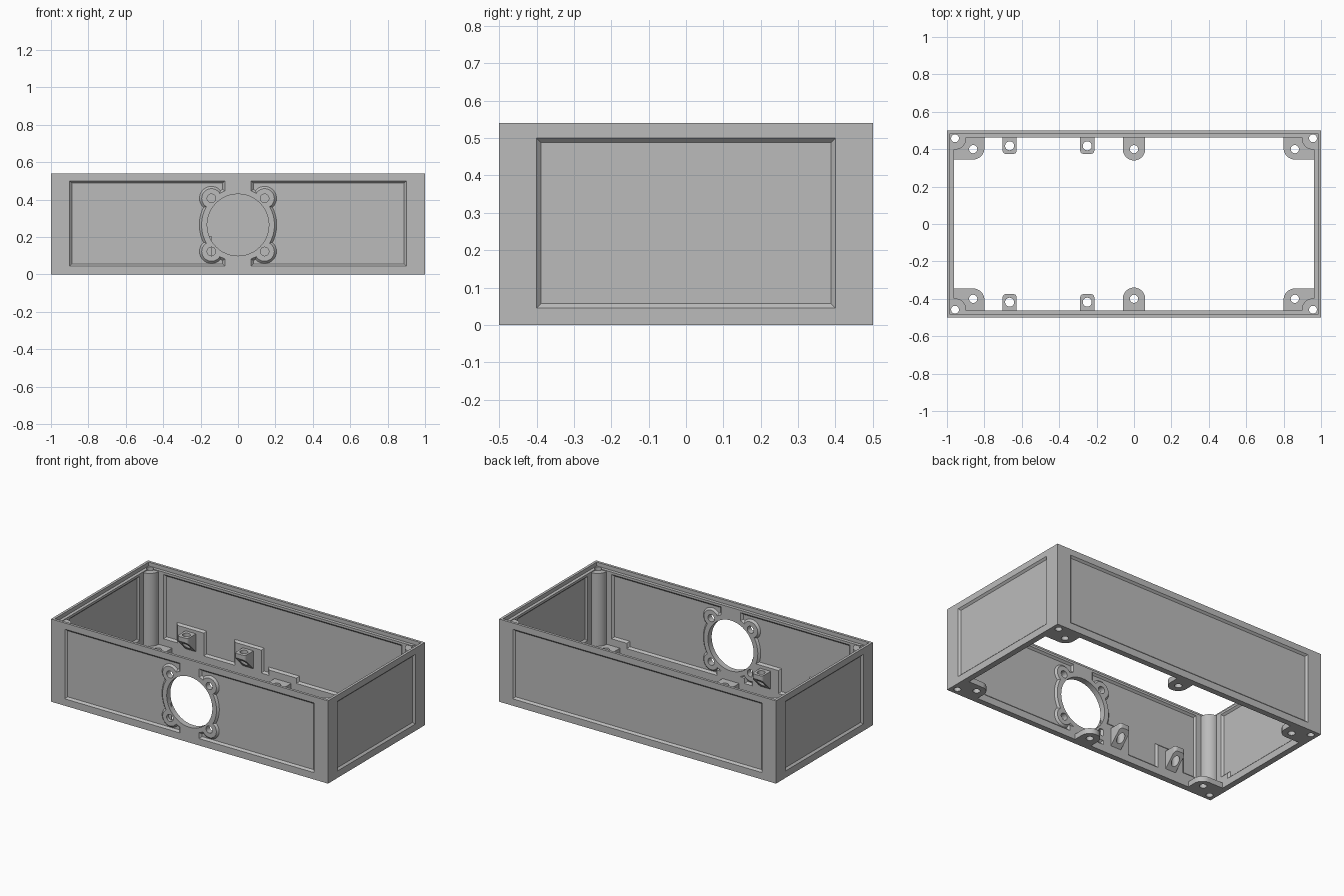
import bpy
import bmesh
from math import cos, sin, pi, radians
from mathutils import Vector

if "Cube" in bpy.data.objects:
    bpy.data.objects.remove(bpy.data.objects["Cube"], do_unlink=True)

HX, HY, H = 1.0, 0.5, 0.54      # half length, half depth, height
WALL, CH = 0.038, 0.012         # wall thickness, recess depth
Z0, Z1 = 0.045, 0.5             # panel recess bottom and top
STEP = 0.515                    # height of the lid seat

grey = bpy.data.materials.new("grey_plastic")
grey.use_nodes = True
colour = (0.5, 0.5, 0.5, 1)
grey.diffuse_color = colour
grey.node_tree.nodes["Principled BSDF"].inputs["Base Color"].default_value = colour


def loft(name, rings):
    """Closed solid through matching rings of points."""
    bm = bmesh.new()
    loops = [[bm.verts.new(p) for p in ring] for ring in rings]
    n = len(loops[0])
    bm.faces.new(loops[0])
    bm.faces.new(loops[-1])
    for a, b in zip(loops, loops[1:]):
        for i in range(n):
            j = (i + 1) % n
            bm.faces.new((a[i], a[j], b[j], b[i]))
    bmesh.ops.recalc_face_normals(bm, faces=bm.faces)
    mesh = bpy.data.meshes.new(name)
    bm.to_mesh(mesh)
    bm.free()
    mesh.materials.append(grey)
    ob = bpy.data.objects.new(name, mesh)
    bpy.context.collection.objects.link(ob)
    return ob


def rect(u0, u1, v0, v1, grow=0):
    return [(u0 - grow, v0 - grow), (u1 + grow, v0 - grow),
            (u1 + grow, v1 + grow), (u0 - grow, v1 + grow)]


def arc(cu, cv, r, a0=0, a1=360, n=48):
    full = a1 - a0 == 360
    count = n if full else n + 1
    angles = [radians(a0 + (a1 - a0) * i / n) for i in range(count)]
    return [(cu + r * cos(a), cv + r * sin(a)) for a in angles]


def upright(name, outline, z0, z1):
    return loft(name, [[(x, y, z) for x, y in outline] for z in (z0, z1)])


def on_wall(name, axis, side, layers):
    """Loft 2D outlines at depths measured inward from one outer wall."""
    def place(u, z, d):
        return (u, side * (HY - d), z) if axis == "y" else (side * (HX - d), u, z)
    return loft(name, [[place(u, z, d) for u, z in outline] for d, outline in layers])


def combine(target, tool, operation="DIFFERENCE"):
    mod = target.modifiers.new("bool", "BOOLEAN")
    mod.operation, mod.solver, mod.object = operation, "EXACT", tool
    bpy.context.view_layer.objects.active = target
    bpy.ops.object.modifier_apply(modifier=mod.name)
    bpy.data.objects.remove(tool, do_unlink=True)


def drill(target, x, y, r):
    combine(target, upright("drill", arc(x, y, r, n=32), -0.1, 0.7))


# Open shell with a stepped rim for the lid
shell = upright("enclosure_shell", rect(-HX, HX, -HY, HY), 0, H)
combine(shell, upright("cavity", rect(-HX, HX, -HY, HY, -WALL), -0.1, 0.7))
combine(shell, upright("seat", rect(-HX, HX, -HY, HY, -0.017), STEP, 0.7))

# Chamfered panel recesses, outside and inside each wall
for axis, outer, inner in (("y", 0.9, 0.86), ("x", 0.4, 0.36)):
    for side in (-1, 1):
        for half, d0, d1, d2 in ((outer, -0.02, 0, CH), (inner, WALL + 0.02, WALL, WALL - CH)):
            wide = rect(-half, half, Z0, Z1)
            layers = [(d0, wide), (d1, wide), (d2, rect(-half, half, Z0, Z1, -CH))]
            combine(shell, on_wall("recess", axis, side, layers))


# Full-thickness fan mount: strip, ring and four screw ears
def boss(name, narrow, wide):
    return on_wall(name, "y", -1, [(0, narrow), (CH, wide), (WALL - CH, wide), (WALL, narrow)])


FZ, EAR = 0.265, 0.142
ears = [(sx * EAR, FZ + sz * EAR) for sx in (-1, 1) for sz in (-1, 1)]
fan_mount = boss("fan_mount", rect(-0.07, 0.07, Z0, Z1), rect(-0.07, 0.07, Z0, Z1, CH))
for u, v, r in [(0, FZ, 0.195)] + [(u, v, 0.052) for u, v in ears]:
    combine(fan_mount, boss("boss", arc(u, v, r), arc(u, v, r + CH)), "UNION")
for u, v, r in [(0, FZ, 0.165)] + [(u, v, 0.023) for u, v in ears]:
    for part in (shell, fan_mount):
        hole = arc(u, v, r)
        combine(part, on_wall("drill", "y", -1, [(-0.05, hole), (0.1, hole)]))


# Raised pads on the inner walls, behind brackets and tabs
def pad(name, axis, side, u0, u1, top):
    wide = rect(u0, u1, 0.03, top, CH)
    on_wall(name, axis, side, [(WALL, rect(u0, u1, 0.03, top)), (WALL - CH, wide), (0.02, wide)])


for sx in (-1, 1):
    for sy in (-1, 1):
        # Corner screw posts
        cx, cy = 0.957, 0.458
        outline = [(0.97, 0.47), (0.97, 0.40)] + arc(cx, cy, 0.06, 270, 180, 16) + [(0.89, 0.47)]
        outline = [(0.97, 0.47), (0.97, 0.398)] + arc(cx, cy, 0.06, 270, 180, 16) + [(0.897, 0.47)]
        post = upright("corner_post", [(sx * x, sy * y) for x, y in outline], 0, STEP - 0.005)
        # Corner mounting tabs
        outline = [(0.97, 0.47), (0.97, 0.345)] + arc(0.86, 0.405, 0.06, 270, 180, 16) + [(0.80, 0.47)]
        tab = upright("corner_tab", [(sx * x, sy * y) for x, y in outline], 0, 0.035)
        drill(tab, sx * 0.86, sy * 0.4, 0.022)
        for part in (shell, post, tab):
            drill(part, sx * cx, sy * cy, 0.021)
        pad("corner_pad", "y", sy, *sorted((sx * 0.75, sx * 0.87)), 0.08)
        pad("corner_pad", "x", sx, *sorted((sy * 0.3, sy * 0.37)), 0.08)

for sy in (-1, 1):
    # Middle mounting tab
    outline = [(-0.06, 0.47)] + arc(0, 0.4, 0.06, 180, 360, 24) + [(0.06, 0.47)]
    tab = upright("middle_tab", [(x, sy * y) for x, y in outline], 0, 0.035)
    drill(tab, 0, sy * 0.4, 0.022)
    pad("middle_pad", "y", sy, -0.1, 0.1, 0.08)
    # Board brackets with sloping undersides
    for x in (-0.665, -0.25):
        pad("bracket_pad", "y", sy, x - 0.095, x + 0.095, 0.195)
        side = [(0.47, 0.175), (0.375, 0.175), (0.375, 0.145), (0.47, 0.05)]
        bracket = loft("board_bracket", [[(x + w, sy * y, z) for y, z in side] for w in (-0.038, 0.038)])
        bm = bmesh.new()
        bm.from_mesh(bracket.data)
        tip = [e for e in bm.edges if all(abs(v.co.y) < 0.38 for v in e.verts)
               and abs(e.verts[0].co.x - e.verts[1].co.x) < 0.001]
        bmesh.ops.bevel(bm, geom=tip, offset=0.018, segments=5, profile=0.5, affect="EDGES")
        bm.to_mesh(bracket.data)
        bm.free()
        drill(bracket, x, sy * 0.418, 0.024)

# Smooth the round surfaces, keep edges crisp
for ob in bpy.context.collection.objects:
    if ob.type == "MESH" and grey.name in ob.data.materials:
        bpy.ops.object.select_all(action="DESELECT")
        ob.select_set(True)
        bpy.context.view_layer.objects.active = ob
        bpy.ops.object.shade_smooth_by_angle(angle=radians(25))
